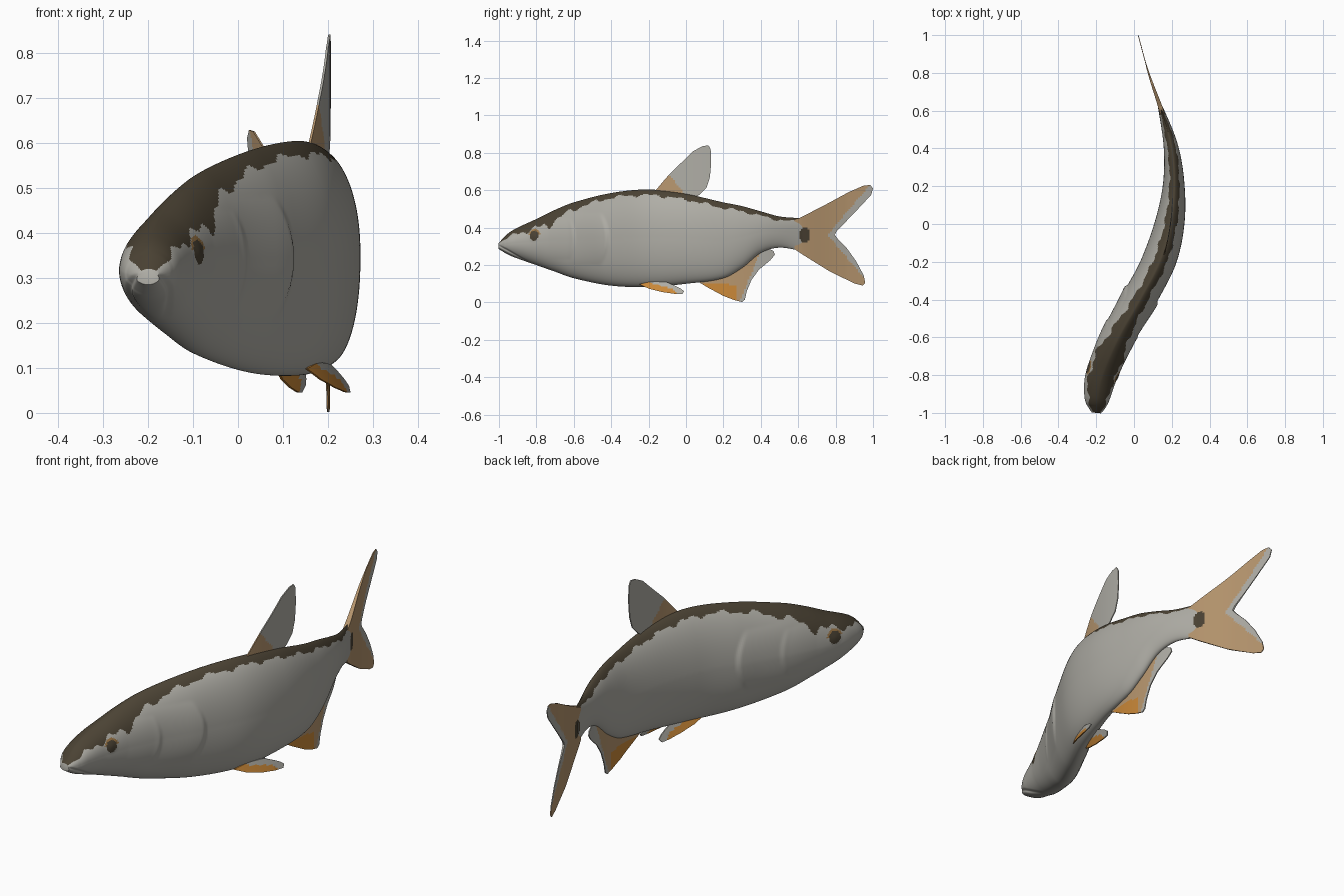
import bpy, bmesh, math
from mathutils import Vector

cube = bpy.data.objects.get("Cube")
if cube:
    bpy.data.objects.remove(cube)


def material(name, rgb):
    m = bpy.data.materials.new(name)
    m.use_nodes = True
    m.diffuse_color = (*rgb, 1)
    m.node_tree.nodes["Principled BSDF"].inputs["Base Color"].default_value = (*rgb, 1)
    return m


SILVER = material("silver", (.43, .42, .38))
OLIVE = material("dark olive", (.07, .055, .034))
TAN = material("tan fin", (.48, .31, .16))
ORANGE = material("orange fin", (.6, .25, .04))
BRONZE = material("bronze iris", (.33, .18, .06))

# Stations along the body: y, back height, belly height, half width, dark back depth
STATIONS = [
    (-1, .32, .285, .027, .004), (-.95, .37, .255, .058, .022), (-.9, .4, .235, .072, .035),
    (-.8, .446, .2, .088, .055), (-.7, .495, .165, .096, .075), (-.6, .535, .13, .1, .05),
    (-.4, .585, .09, .103, .03), (-.2, .604, .083, .097, .03), (0, .58, .1, .08, .03),
    (.2, .535, .13, .058, .03), (.3, .515, .185, .049, .028), (.4, .487, .265, .04, .025),
    (.5, .46, .293, .029, .02), (.62, .45, .275, .013, .015)]
# Sideways swimming bend of the spine: y, x
SPINE = [(-1, -.2), (-.9, -.193), (-.8, -.172), (-.6, -.087), (-.4, .026), (-.2, .13),
         (0, .188), (.2, .21), (.4, .197), (.6, .145), (.8, .077), (1, .022)]
EYE_Y, EYE_Z = -.785, .357


def smooth_lookup(table, y, col=1):
    """Smooth curve through one column of a table."""
    n = len(table)

    def slope(k):
        a, b = table[max(k - 1, 0)], table[min(k + 1, n - 1)]
        return (b[col] - a[col]) / (b[0] - a[0])
    i = 0
    while i < n - 2 and y > table[i + 1][0]:
        i += 1
    p, q = table[i], table[i + 1]
    h = q[0] - p[0]
    t = min(max((y - p[0]) / h, 0), 1)
    s = t * t * (3 - 2 * t)
    return (p[col] * (1 - s) + q[col] * s + h * slope(i) * t * (1 - t) ** 2
            - h * slope(i + 1) * t * t * (1 - t))


def spine(y):
    return smooth_lookup(SPINE, y)


def in_tail_spot(y, z):
    return ((y - .632) / .03) ** 2 + ((z - .36) / .04) ** 2 < 1


def plate_bulge(y, z, edge, length, height):
    """Raised plate that swells towards a curved rear edge and then drops."""
    rear = edge - 2.5 * (z - .34) ** 2
    fade = max(0, 1 - ((z - .34) / height) ** 2)
    if y <= rear:
        return fade * max(0, 1 - (rear - y) / length)
    return fade * max(0, 1 - (y - rear) / .015)


def half_width(y, z, c, wide):
    """Half width of a section; c runs from -1 at the belly to 1 at the back."""
    w = wide * max(0, 1 - c * c) ** (.5 + .12 * max(c, 0))
    w += .011 * plate_bulge(y, z, -.38, .2, .14)
    w += .006 * plate_bulge(y, z, -.56, .14, .11)
    w += .004 * max(0, 1 - math.hypot(y - EYE_Y, z - EYE_Z) / .035)
    if y < -.82:
        gap = abs(z - (.305 - .55 * (y + 1)))
        w *= 1 - .16 * max(0, 1 - gap / .01)
    return w


def new_object(name, bm, mats):
    mesh = bpy.data.meshes.new(name)
    bmesh.ops.recalc_face_normals(bm, faces=bm.faces)
    bm.to_mesh(mesh)
    bm.free()
    for m in mats:
        mesh.materials.append(m)
    obj = bpy.data.objects.new(name, mesh)
    bpy.context.collection.objects.link(obj)
    bpy.ops.object.select_all(action='DESELECT')
    obj.select_set(True)
    bpy.context.view_layer.objects.active = obj
    bpy.ops.object.shade_smooth_by_angle(angle=math.radians(50))


# Body colours: eye with a bronze upper rim, dark uneven back, spot at the tail root
def body_rule(y, z):
    eye = math.hypot(y - EYE_Y, z - EYE_Z)
    if eye < .027:
        return 1
    if eye < .036 and z > EYE_Z + .005:
        return 2
    ragged = 1 + .2 * math.sin(y * 43) + .15 * math.sin(y * 97)
    depth = smooth_lookup(STATIONS, y, 4) * ragged
    return int(smooth_lookup(STATIONS, y, 1) - z < depth or in_tail_spot(y, z))


# Body: rings set square to the spine and lofted
def build_body(rings=240, sides=144):
    bm = bmesh.new()
    loops = []
    stops = [-1 + 1.62 * (i / rings) ** 1.2 for i in range(rings + 1)]
    for y in stops:
        top, low, wide = (smooth_lookup(STATIONS, y, c) for c in (1, 2, 3))
        bend = (spine(y + .04) - spine(y - .04)) / .08 if y > -.96 else .1
        loop = []
        for k in range(sides):
            a = math.tau * k / sides
            c = math.cos(a)
            z = (top + low) / 2 + (top - low) / 2 * c
            side = 0 if k in (0, sides // 2) else math.copysign(1, math.sin(a))
            out = side * half_width(y, z, c, wide) / (1 + bend * bend)
            lean = .08 * wide * max(c, 0)
            loop.append(bm.verts.new((spine(y) + lean + out, y - bend * out, z)))
        loops.append(loop)
    for i, (a, b) in enumerate(zip(loops, loops[1:])):
        for k in range(sides):
            j = (k + 1) % sides
            f = bm.faces.new((a[k], a[j], b[j], b[k]))
            f.material_index = body_rule((stops[i] + stops[i + 1]) / 2,
                                         f.calc_center_median().z)
    bm.faces.new(loops[0])
    bm.faces.new(loops[-1])
    new_object("body", bm, [SILVER, OLIVE, BRONZE])


# Fins: outlines cut into a fine grid, coloured by rule, thickened and bent with the spine
def build_fin(name, outline, mats, rule, offset=lambda y, z: 0,
              half_thick=lambda y: .0025, step=.01):
    bm = bmesh.new()
    bm.faces.new([bm.verts.new((0, y, z)) for y, z in outline])
    bm.normal_update()
    bmesh.ops.triangulate(bm, faces=bm.faces[:], ngon_method='EAR_CLIP')
    for axis in (1, 2):
        values = [p[axis - 1] for p in outline]
        normal = Vector((0, axis == 1, axis == 2))
        for k in range(1, int((max(values) - min(values)) / step) + 1):
            bmesh.ops.bisect_plane(bm, geom=bm.verts[:] + bm.edges[:] + bm.faces[:],
                                   plane_co=normal * (min(values) + k * step),
                                   plane_no=normal)
    for f in bm.faces:
        c = f.calc_center_median()
        f.material_index = rule(c.y, c.z)
    near = set(bm.verts)
    bmesh.ops.extrude_face_region(bm, geom=bm.faces[:], use_keep_orig=True)
    for v in bm.verts:
        y, z = v.co.y, v.co.z
        t = half_thick(y)
        v.co.x = spine(y) + offset(y, z) + (t if v in near else -t)
    new_object(name, bm, mats)


def tail_rule(y, z):
    if in_tail_spot(y, z):
        return 2
    return int(y > .757 + .85 * abs(z - .362))


def anal_rule(y, z):
    if y > .285 + .42 * z:
        return 1
    return 2 if .08 < y < .27 and z < .105 - .12 * abs(y - .16) else 0


def pelvic_rule(y, z):
    tip = y > -.05 - .9 * (z - .05)
    rim = y > -.19 and z > .1 - .25 * (y + .18)
    return int(tip or rim)


build_body()
build_fin("tail_fin",
          [(.58, .44), (.62, .458), (.75, .525), (.87, .59), (.95, .625), (.985, .628),
           (1, .61), (.99, .575), (.92, .5), (.85, .427), (.805, .38), (.795, .362),
           (.81, .342), (.86, .29), (.91, .22), (.95, .145), (.958, .105), (.945, .09),
           (.9, .102), (.77, .165), (.62, .258), (.58, .285)],
          [TAN, SILVER, OLIVE], tail_rule,
          half_thick=lambda y: .002 + .01 * min(1, max(0, (.86 - y) / .24)))
build_fin("dorsal_fin",
          [(-.17, .59), (-.12, .65), (-.08, .695), (-.02, .752), (.04, .81), (.09, .836),
           (.12, .84), (.132, .82), (.135, .75), (.128, .67), (.11, .615), (.07, .575),
           (.04, .555), (-.05, .57)],
          [SILVER, TAN], lambda y, z: int(z < .68 - 1.2 * (y + .09) and y < -.01),
          lambda y, z: .005 - .06 * y)
build_fin("anal_fin",
          [(.05, .12), (.12, .078), (.2, .035), (.26, .012), (.3, .002), (.315, .015),
           (.325, .06), (.35, .12), (.39, .175), (.45, .225), (.475, .255), (.468, .275),
           (.44, .288), (.4, .285), (.36, .25), (.28, .19), (.18, .15)],
          [TAN, SILVER, ORANGE], anal_rule, lambda y, z: -.008)


# Paired pelvic fins splayed outwards
def build_pelvic(name, side):
    build_fin(name,
              [(-.25, .098), (-.2, .074), (-.13, .056), (-.06, .046), (-.02, .045),
               (-.01, .06), (-.03, .075), (-.06, .09), (-.1, .108), (-.18, .113)],
              [ORANGE, SILVER], pelvic_rule,
              lambda y, z: .01 + side * (.028 + .38 * (.113 - z)))


build_pelvic("left_pelvic_fin", 1)
build_pelvic("right_pelvic_fin", -1)
